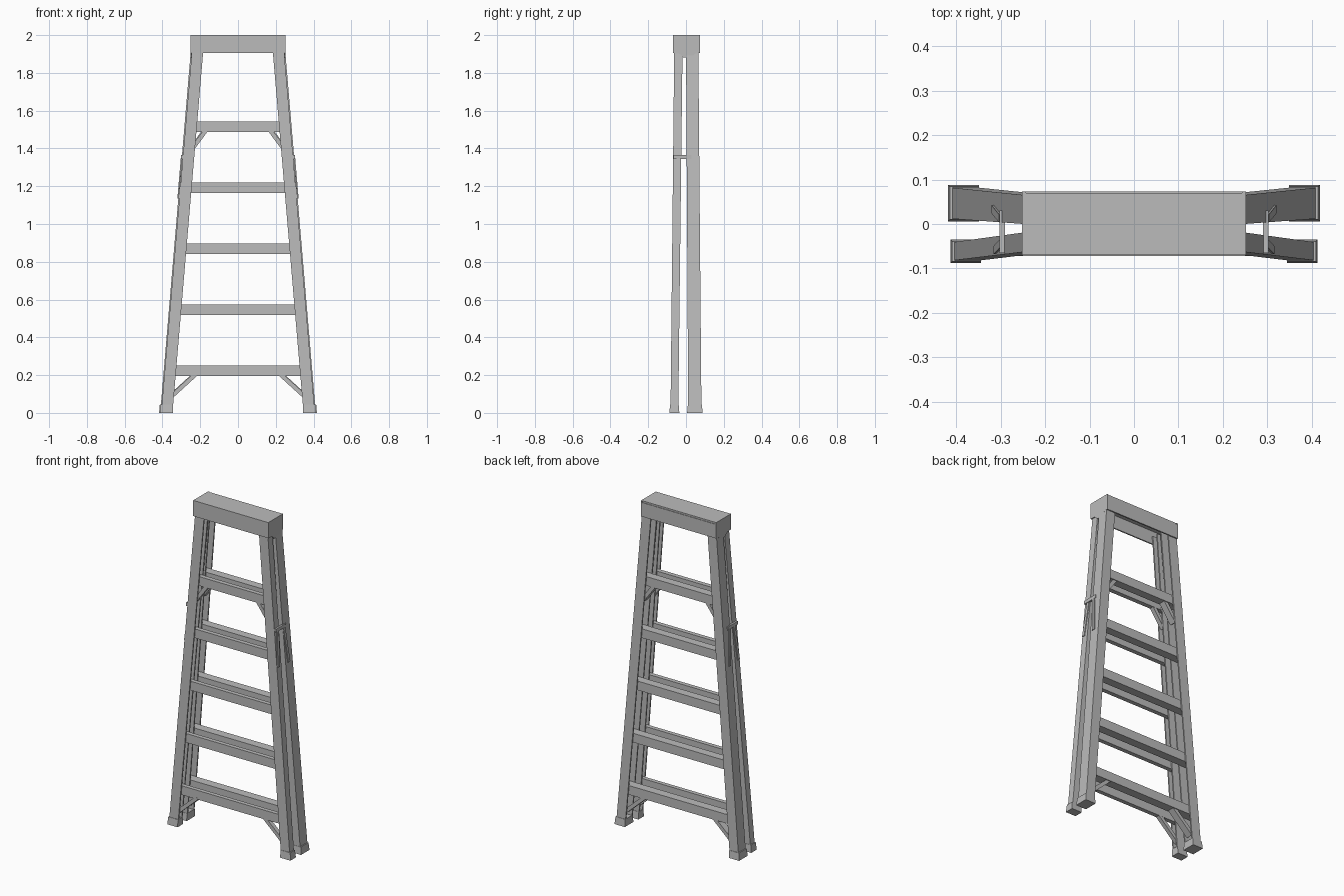
import bpy, bmesh
from mathutils import Vector

if "Cube" in bpy.data.objects:
    bpy.data.objects.remove(bpy.data.objects["Cube"], do_unlink=True)

grey = bpy.data.materials.new("light_grey")
grey.use_nodes = True
grey.diffuse_color = (0.5, 0.5, 0.5, 1)
grey.node_tree.nodes["Principled BSDF"].inputs["Base Color"].default_value = (0.5, 0.5, 0.5, 1)


def loft(name, start, end):
    """Solid between two matching outlines."""
    bm = bmesh.new()
    a = [bm.verts.new(p) for p in start]
    b = [bm.verts.new(p) for p in end]
    n = len(a)
    bm.faces.new(a)
    bm.faces.new(b[::-1])
    for i in range(n):
        j = (i + 1) % n
        bm.faces.new((a[i], b[i], b[j], a[j]))
    bmesh.ops.recalc_face_normals(bm, faces=bm.faces[:])
    mesh = bpy.data.meshes.new(name)
    bm.to_mesh(mesh)
    bm.free()
    mesh.materials.append(grey)
    obj = bpy.data.objects.new(name, mesh)
    bpy.context.collection.objects.link(obj)
    return obj


def box(name, x, y, z):
    def ring(h):
        return [(x[0], y[0], h), (x[1], y[0], h), (x[1], y[1], h), (x[0], y[1], h)]
    return loft(name, ring(z[0]), ring(z[1]))


def side_plate(name, outline, x0, x1):
    """Outline in (y, z), thickened along x."""
    return loft(name, [(x0, y, z) for y, z in outline], [(x1, y, z) for y, z in outline])


def bar(p, q, half):
    """Flat bar outline in a plane between two points."""
    p, q = Vector(p), Vector(q)
    d = (q - p).normalized() * half
    s = Vector((-d.y, d.x))
    return [tuple(v) for v in (p + s, p - s, q - s, q + s)]


TOP = 1.95
WALL = 0.008
FLANGE = 0.06
# name: outer x, front y and back y at the floor, then at the cap
FRAMES = {
    "step": ((0.412, 0.012, 0.082), (0.247, 0.0, 0.065)),
    "support": ((0.407, -0.082, -0.041), (0.241, -0.062, -0.018)),
}
STEP_HEIGHTS = [0.195 + 0.323 * i for i in range(5)]
STEP_THICK = 0.055


def at(frame, z):
    low, high = FRAMES[frame]
    return [a + (b - a) * z / TOP for a, b in zip(low, high)]


def channel(frame, z, s):
    """U section opening towards the centre."""
    x, y0, y1 = at(frame, z)
    w, i = x - WALL, x - FLANGE
    pts = [(x, y0), (x, y1), (i, y1), (i, y1 - WALL),
           (w, y1 - WALL), (w, y0 + WALL), (i, y0 + WALL), (i, y0)]
    return [(s * px, py, z) for px, py in pts]


for frame in FRAMES:
    for s, side in ((1, "left"), (-1, "right")):
        # rails and feet
        loft(f"{frame}_rail_{side}", channel(frame, 0.01, s), channel(frame, TOP, s))
        x, y0, y1 = at(frame, 0)

        def foot_ring(z, grow):
            xa, xb = s * (x - FLANGE - 0.003), s * (x + grow)
            return [(xa, y0 - grow, z), (xb, y0 - grow, z), (xb, y1 + grow, z), (xa, y1 + grow, z)]
        loft(f"{frame}_foot_{side}", foot_ring(0, 0.006), foot_ring(0.045, 0.002))

        # diagonal braces under the lowest and highest steps
        for level, (dx_in, drop) in (("lower", (0.165, 0.115)), ("upper", (0.11, 0.1))):
            z = STEP_HEIGHTS[0 if level == "lower" else -1]
            bx, b0, b1 = at(frame, z)
            outline = bar((s * (bx - dx_in), z + 0.008), (s * (bx - 0.03), z - drop), 0.011)
            mid = (b0 + b1) / 2
            half = (b1 - b0) * 0.3
            loft(f"{frame}_{level}_brace_{side}",
                 [(px, mid - half, pz) for px, pz in outline],
                 [(px, mid + half, pz) for px, pz in outline])

    # treads spanning the rails
    for n, z in enumerate(STEP_HEIGHTS, 1):
        x, y0, y1 = at(frame, z + STEP_THICK)
        half = x - WALL
        box(f"{frame}_tread_{n}", (-half, half), (y0 + WALL, y1 - WALL), (z, z + STEP_THICK))

# top cap: slab, aprons and scalloped ends
box("cap_top", (-0.25, 0.25), (-0.07, 0.07), (1.985, 2.0))
box("cap_front_apron", (-0.25, 0.25), (-0.07, -0.062), (1.905, 1.99))
box("cap_back_apron", (-0.25, 0.25), (0.065, 0.073), (1.905, 1.99))
scallop = [(-0.07, 2.0), (-0.07, 1.905), (-0.04, 1.903), (-0.025, 1.895), (-0.015, 1.882),
           (0.03, 1.882), (0.04, 1.895), (0.052, 1.903), (0.073, 1.905), (0.073, 2.0)]
for s, side in ((1, "left"), (-1, "right")):
    side_plate(f"cap_end_{side}", scallop, s * 0.243, s * 0.252)
    # folded spreader: cross bar with two hanging arms
    box(f"spreader_bar_{side}", (s * 0.29, s * 0.302), (-0.065, 0.03), (1.345, 1.365))
    for frame, top, bottom in (("step", 0.012, 0.034), ("support", -0.04, -0.058)):
        outline = bar((top, 1.345), (bottom, 1.135), 0.009)

        def lean(offset):
            return [(s * (at(frame, z)[0] + offset), y, z) for y, z in outline]
        loft(f"{frame}_spreader_arm_{side}", lean(-0.002), lean(0.005))
